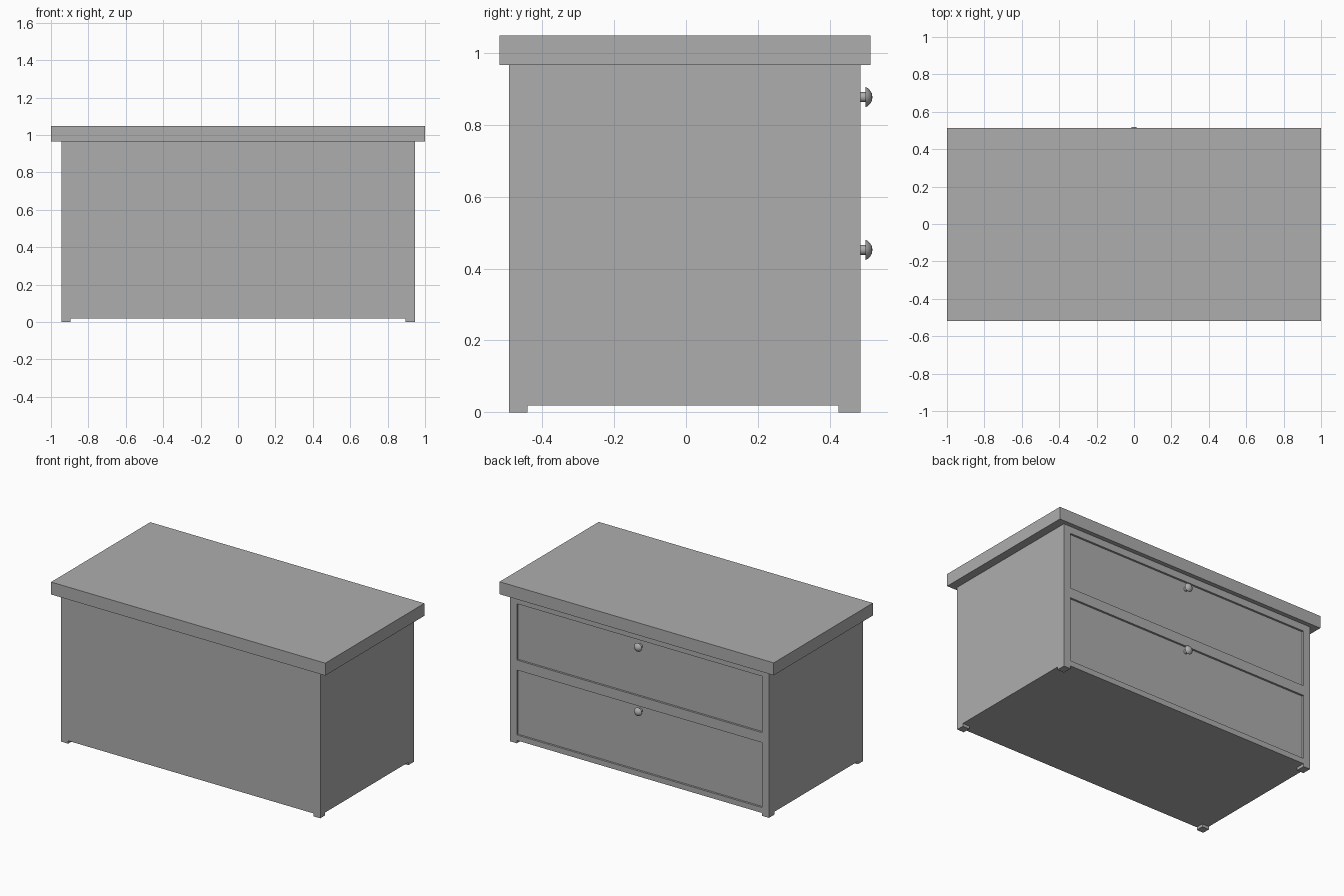
import bpy
import bmesh
import math
from mathutils import Matrix

cube = bpy.data.objects.get("Cube")
if cube:
    bpy.data.objects.remove(cube, do_unlink=True)

COLOUR = (0.423, 0.423, 0.423, 1)
grey = bpy.data.materials.new("plain_grey")
grey.use_nodes = True
grey.diffuse_color = COLOUR
grey.node_tree.nodes["Principled BSDF"].inputs["Base Color"].default_value = COLOUR


def add_object(name, bm):
    bmesh.ops.recalc_face_normals(bm, faces=bm.faces)
    mesh = bpy.data.meshes.new(name)
    bm.to_mesh(mesh)
    bm.free()
    mesh.materials.append(grey)
    obj = bpy.data.objects.new(name, mesh)
    bpy.context.collection.objects.link(obj)
    return obj


def box(name, x, y, z):
    """Box spanning the (low, high) pairs given for each axis."""
    bm = bmesh.new()
    bmesh.ops.create_cube(bm, size=1)
    for v in bm.verts:
        v.co = [span[0] if c < 0 else span[1] for c, span in zip(v.co, (x, y, z))]
    return add_object(name, bm)


def knob(name, z):
    """Stem and domed head, turned around the y axis."""
    profile = [(0, 0.46), (0.014, 0.46), (0.014, 0.5), (0.028, 0.5),
               (0.025, 0.506), (0.019, 0.512), (0.011, 0.517), (0, 0.519)]
    bm = bmesh.new()
    verts = [bm.verts.new((r, y, 0)) for r, y in profile]
    edges = [bm.edges.new(pair) for pair in zip(verts, verts[1:])]
    bmesh.ops.spin(bm, geom=verts + edges, cent=(0, 0, 0), axis=(0, 1, 0),
                   angle=math.tau, steps=24, use_duplicate=False)
    bmesh.ops.remove_doubles(bm, verts=bm.verts, dist=0.0001)
    bmesh.ops.transform(bm, matrix=Matrix.Translation((0, 0, z)), verts=bm.verts)
    obj = add_object(name, bm)
    bpy.ops.object.select_all(action="DESELECT")
    obj.select_set(True)
    bpy.context.view_layer.objects.active = obj
    bpy.ops.object.shade_smooth_by_angle(angle=math.radians(50))


HALF, FRONT, BACK = 0.945, -0.492, 0.485
OPENING, FLOOR, UNDERSIDE = 0.895, 0.019, 0.966

# Cabinet body and overhanging top
body = box("cabinet_body", (-HALF, HALF), (FRONT, BACK), (FLOOR, UNDERSIDE))
box("table_top", (-1, 1), (-0.519, 0.514), (UNDERSIDE, 1.048))

# Two drawers set back in their openings, each with one knob
for label, low, high, knob_z in (("lower", 0.055, 0.483, 0.452),
                                 ("upper", 0.549, 0.92, 0.877)):
    cutter = box(label + "_opening_cutter", (-OPENING, OPENING), (0.44, 0.6), (low, high))
    cutter.hide_render = True
    cutter.hide_viewport = True
    cut = body.modifiers.new(label + "_opening", "BOOLEAN")
    cut.operation = "DIFFERENCE"
    cut.solver = "EXACT"
    cut.object = cutter
    box(label + "_drawer", (-OPENING, OPENING), (0.43, 0.472), (low, high))
    knob(label + "_knob", knob_z)

# Four short feet under the corners
for side, sign in (("left", 1), ("right", -1)):
    x = sorted((sign * OPENING, sign * HALF))
    box("front_foot_" + side, x, (FRONT, -0.441), (0, FLOOR))
    box("back_foot_" + side, x, (0.425, BACK), (0, FLOOR))
